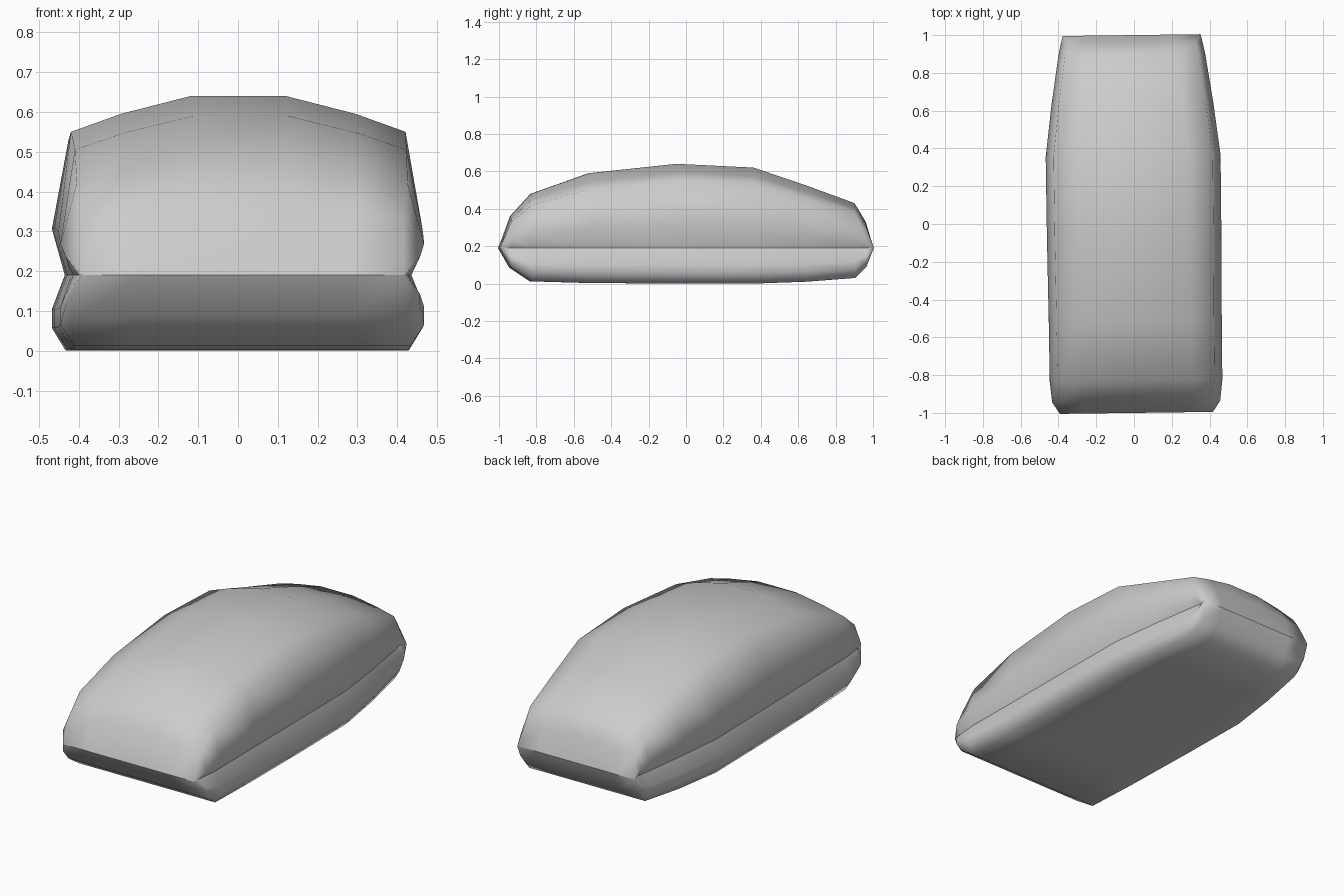
import bpy, bmesh
from mathutils import Matrix

cube = bpy.data.objects.get("Cube")
if cube:
    bpy.data.objects.remove(cube, do_unlink=True)

grey = bpy.data.materials.new("plain_grey")
grey.use_nodes = True
colour = (0.6, 0.6, 0.6, 1)
grey.diffuse_color = colour
grey.node_tree.nodes["Principled BSDF"].inputs["Base Color"].default_value = colour

SEAM = 0.19
# Stations along the body: y, half width, top z, bottom z, shoulder drop
STATIONS = [
    (-1.0, 0.405, SEAM, SEAM, 0),
    (-0.94, 0.445, 0.36, 0.085, 0.03),
    (-0.83, 0.457, 0.48, 0.012, 0.06),
    (-0.52, 0.458, 0.59, 0.003, 0.085),
    (-0.05, 0.462, 0.64, 0, 0.09),
    (0.36, 0.463, 0.62, 0, 0.09),
    (0.64, 0.428, 0.525, 0.01, 0.075),
    (0.90, 0.388, 0.43, 0.03, 0.05),
    (0.96, 0.375, 0.33, 0.09, 0.03),
    (1.0, 0.365, SEAM, SEAM, 0),
]


def half_section(w, top, bottom, drop):
    """Points from crown to keel on the +x side."""
    end = top == SEAM
    side = w if end else w * 0.91
    waist = w if end else w * 0.93
    up, down = top - SEAM, SEAM - bottom
    return [
        (w * 0.26, top), (w * 0.64, top - drop * 0.5), (side, top - drop),
        (w, SEAM + up * 0.27), (waist, SEAM),
        (w, SEAM - down * 0.45), (w, SEAM - down * 0.7),
        (w * 0.925 if not end else w, bottom), (w * 0.64, bottom), (w * 0.26, bottom),
    ]


# Loft the body through closed, mirrored sections
bm = bmesh.new()
rings = []
for y, w, top, bottom, drop in STATIONS:
    half = half_section(w, top, bottom, drop)
    loop = half + [(-x, z) for x, z in reversed(half)]
    rings.append([bm.verts.new((x, y, z)) for x, z in loop])

count = len(rings[0])
seam_indices = (4, count - 5)
for a, b in zip(rings, rings[1:]):
    for i in range(count):
        j = (i + 1) % count
        bm.faces.new((a[i], a[j], b[j], b[i]))

# Close the two ends on the seam and keep the seam crisp
bmesh.ops.remove_doubles(bm, verts=bm.verts[:], dist=0.0005)
bmesh.ops.recalc_face_normals(bm, faces=bm.faces[:])
for face in bm.faces:
    face.smooth = True
for edge in bm.edges:
    if all(abs(v.co.z - SEAM) < 0.001 for v in edge.verts):
        edge.smooth = False

# The body sits very slightly turned
bmesh.ops.transform(bm, matrix=Matrix.Rotation(0.013, 4, "Z"), verts=bm.verts[:])

mesh = bpy.data.meshes.new("rounded_body")
bm.to_mesh(mesh)
bm.free()
mesh.materials.append(grey)
body = bpy.data.objects.new("rounded_body", mesh)
bpy.context.collection.objects.link(body)
